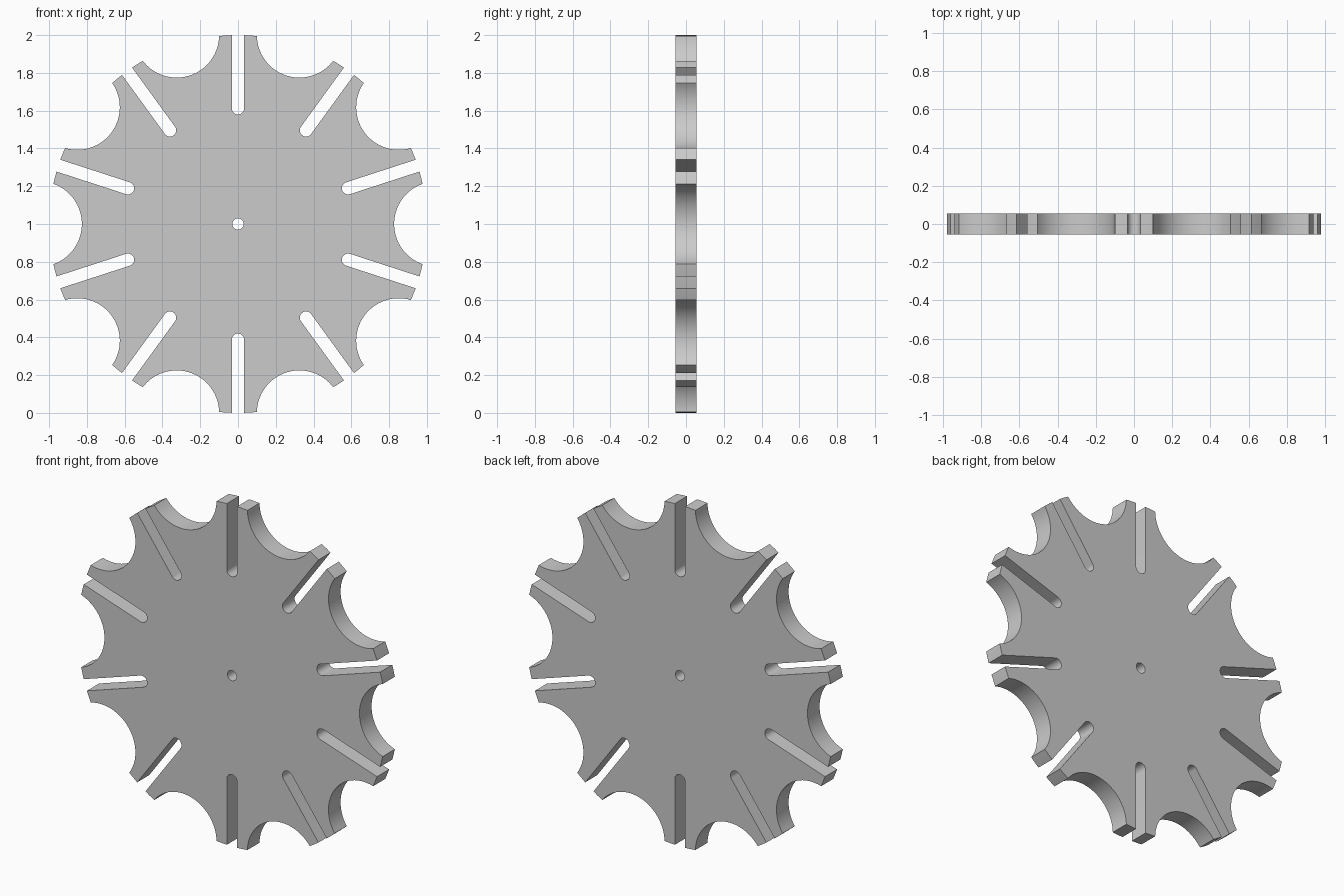
import bpy
import bmesh
from math import sin, cos, tan, atan2, asin, acos, pi, radians
from mathutils import Vector

cube = bpy.data.objects.get("Cube")
if cube:
    bpy.data.objects.remove(cube, do_unlink=True)

# Wheel dimensions
SLOTS = 10
RIM = 1.0
HALF_THICK = 0.056
SLOT_HALF = 0.033
SLOT_CENTRE = 0.613
HOLE = 0.03
HALF_STEP = pi / SLOTS
SCOOP_DIST = RIM / cos(HALF_STEP)
SCOOP_RADIUS = RIM * tan(HALF_STEP) - 0.1


def arc(centre, radius, start, end, steps):
    """Points along an arc whose centre lies on the local radial axis."""
    angles = [start + (end - start) * i / steps for i in range(steps + 1)]
    return [Vector((centre + radius * cos(a), radius * sin(a))) for a in angles]


def turned(points, angle):
    c, s = cos(angle), sin(angle)
    return [Vector((p.x * c - p.y * s, p.x * s + p.y * c)) for p in points]


# Where each scoop meets the rim, and where each slot opens
meet = acos((RIM**2 + SCOOP_DIST**2 - SCOOP_RADIUS**2) / (2 * RIM * SCOOP_DIST))
scoop_half = atan2(RIM * sin(meet), SCOOP_DIST - RIM * cos(meet))
tip = HALF_STEP - meet
mouth = asin(SLOT_HALF / RIM)

# One repeat: tip, round-ended slot, tip, concave scoop
scoop = arc(SCOOP_DIST, SCOOP_RADIUS, pi + scoop_half, pi - scoop_half, 32)
sector = arc(0, RIM, -tip, -mouth, 4)
sector += arc(SLOT_CENTRE, SLOT_HALF, 1.5 * pi, 0.5 * pi, 16)
sector += arc(0, RIM, mouth, tip, 4)
sector += turned(scoop[1:-1], HALF_STEP)

outline = []
for k in range(SLOTS):
    outline += turned(sector, pi / 2 + k * 2 * HALF_STEP)
bore = arc(0, HOLE, 0, 2 * pi, 32)[:-1]

# Fill the outline around the bore and extrude it through the thickness
bm = bmesh.new()
edges = []
for loop in (outline, bore):
    verts = [bm.verts.new((p.x, -HALF_THICK, p.y + RIM)) for p in loop]
    edges += [bm.edges.new((verts[i - 1], verts[i])) for i in range(len(verts))]
bmesh.ops.triangle_fill(bm, edges=edges, use_beauty=True, normal=(0, -1, 0))
back = bmesh.ops.extrude_face_region(bm, geom=bm.faces[:])["geom"]
bmesh.ops.translate(bm, vec=(0, 2 * HALF_THICK, 0),
                    verts=[g for g in back if isinstance(g, bmesh.types.BMVert)])
bmesh.ops.recalc_face_normals(bm, faces=bm.faces[:])

mesh = bpy.data.meshes.new("slotted_wheel")
bm.to_mesh(mesh)
bm.free()
wheel = bpy.data.objects.new("slotted_wheel", mesh)
bpy.context.collection.objects.link(wheel)

# Smooth curved walls with crisp edges
bpy.ops.object.select_all(action="DESELECT")
wheel.select_set(True)
bpy.context.view_layer.objects.active = wheel
bpy.ops.object.shade_smooth_by_angle(angle=radians(30))
